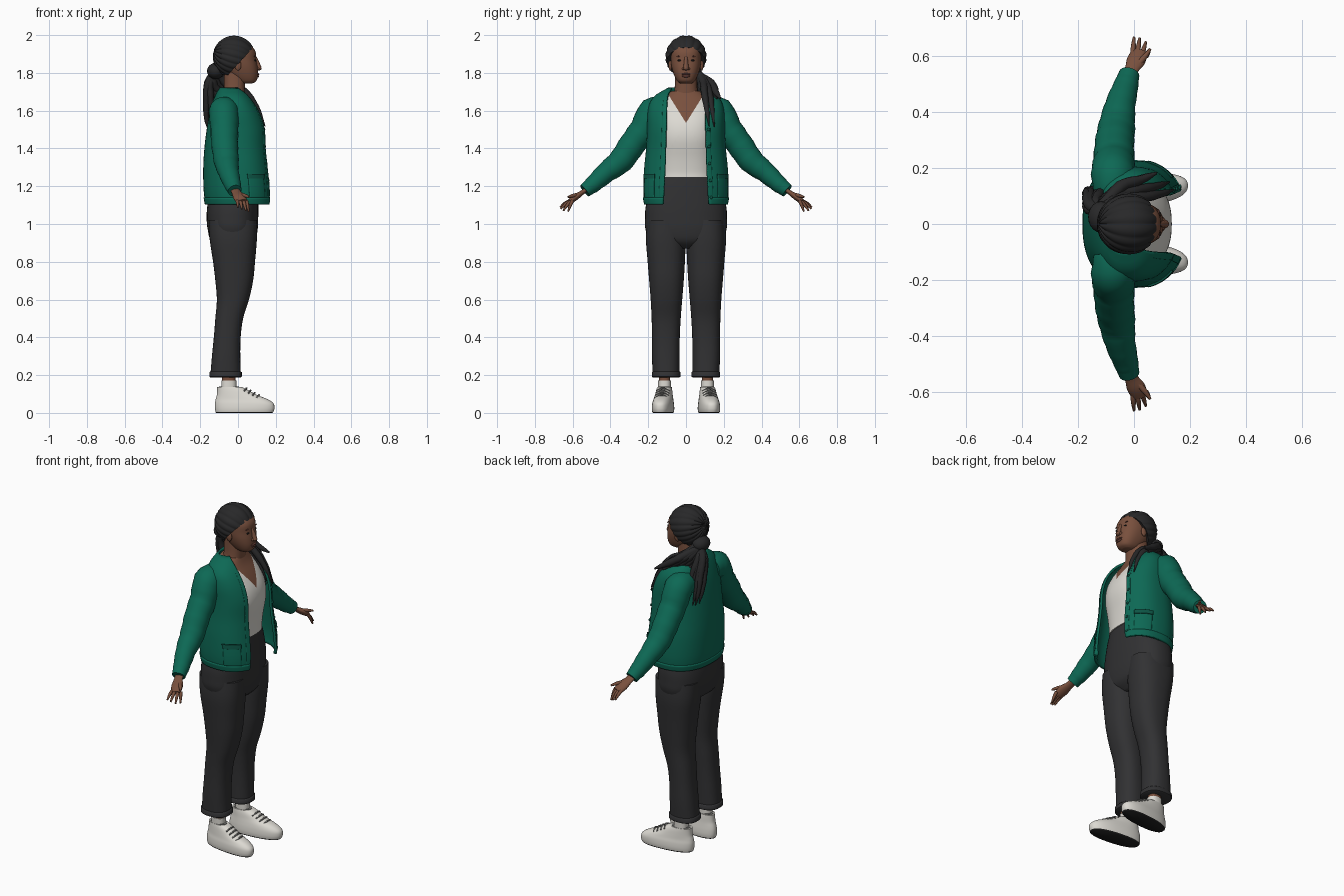
import bpy, bmesh, random
from math import sin, cos, asin, pi, radians
from mathutils import Vector

random.seed(4)
cube = bpy.data.objects.get("Cube")
if cube:
    bpy.data.objects.remove(cube, do_unlink=True)


def material(name, *rgb):
    m = bpy.data.materials.new(name)
    m.use_nodes = True
    m.diffuse_color = (*rgb, 1)
    bsdf = m.node_tree.nodes["Principled BSDF"]
    bsdf.inputs["Base Color"].default_value = (*rgb, 1)
    bsdf.inputs["Roughness"].default_value = .8
    return m


SKIN = material("brown skin", .19, .08, .047)
LIP = material("lip brown", .14, .05, .038)
HAIR = material("black hair", .021, .021, .022)
GREEN = material("green knit", .004, .14, .09)
TRIM = material("dark green trim", .004, .09, .06)
WHITE = material("off white cloth", .72, .7, .65)
BLACK = material("charcoal cloth", .031, .031, .033)
SOLE = material("black rubber", .012, .012, .012)
GREY = material("grey lace", .22, .22, .21)
SIDES = (("left", 1), ("right", -1))


def finish(angle=50):
    bpy.ops.object.shade_smooth_by_angle(angle=radians(angle))


def skin_rings(name, rings, mats, loop=True, cuts=(), rule=None):
    """Join rows of points into a surface, cut it and colour it by rule."""
    mats = mats if isinstance(mats, (list, tuple)) else [mats]
    bm = bmesh.new()
    rows = [[bm.verts.new(p) for p in ring] for ring in rings]
    n = len(rows[0])
    for a, b in zip(rows, rows[1:]):
        for i in range(n if loop else n - 1):
            j = (i + 1) % n
            bm.faces.new((a[i], a[j], b[j], b[i]))
    if loop:
        bm.faces.new(rows[0])
        bm.faces.new(rows[-1])
    bmesh.ops.recalc_face_normals(bm, faces=bm.faces[:])
    for co, no in cuts:
        geom = bm.verts[:] + bm.edges[:] + bm.faces[:]
        bmesh.ops.bisect_plane(bm, geom=geom, plane_co=co, plane_no=no)
    if rule:
        for f in bm.faces:
            f.material_index = rule(f.calc_center_median())
    me = bpy.data.meshes.new(name)
    bm.to_mesh(me)
    bm.free()
    for m in mats:
        me.materials.append(m)
    ob = bpy.data.objects.new(name, me)
    bpy.context.collection.objects.link(ob)
    bpy.ops.object.select_all(action='DESELECT')
    ob.select_set(True)
    bpy.context.view_layer.objects.active = ob
    finish()
    return ob


def spline(rows, k=4):
    out = []
    for i in range(len(rows) - 1):
        near = rows[max(i - 1, 0)], rows[i], rows[i + 1], rows[min(i + 2, len(rows) - 1)]
        for t in (j / k for j in range(k)):
            out.append(tuple(.5 * (2 * q + (r - p) * t + (2 * p - 5 * q + 4 * r - s) * t * t
                                   + (3 * q - p - 3 * r + s) * t ** 3) for p, q, r, s in zip(*near)))
    return out + [tuple(rows[-1])]


def oval(row, t, off=0):
    """Point on a rounded oval given as z, back, front, y low, y high."""
    z, xb, xf, y0, y1 = row[:5]
    c, s = cos(t), sin(t)
    c, s = (abs(v) ** .84 * (1 if v > 0 else -1) for v in (c, s))
    return Vector(((xb + xf) / 2 + ((xf - xb) / 2 + off) * c, (y0 + y1) / 2 + ((y1 - y0) / 2 + off) * s, z))


def even(rows):
    """Centred rows: z, back, front, half width."""
    return spline([(z, b, f, -h, h, *rest) for z, b, f, h, *rest in rows])


def loft(name, rows, mats, side=1, shear=0, n=40, **kw):
    rings = [[oval(r, 2 * pi * i / n) for i in range(n)] for r in rows]
    for ring in rings:
        for p in ring:
            p.y = side * (p.y + shear * p.x)
    return skin_rings(name, rings, mats, **kw)


def tube(name, path, mat, side=1, n=12, flat=1, fold=0):
    """Round limb along x, y, z, radius points."""
    path = spline(path)
    pts = [Vector(p[:3]) for p in path]
    rings = []
    for i, p in enumerate(pts):
        t = pts[min(i + 1, len(pts) - 1)] - pts[max(i - 1, 0)]
        u = t.cross(Vector((1, 0, 0))).normalized()
        v = t.cross(u).normalized()
        r = path[i][3] * (1 + fold * sin(i * 2.1))
        ring = [p + u * r * flat * cos(a) + v * r * sin(a) for a in (2 * pi * k / n for k in range(n))]
        rings.append([Vector((q.x, q.y * side, q.z)) for q in ring])
    return skin_rings(name, rings, mat)


def blob(name, at, size, mat):
    bpy.ops.mesh.primitive_uv_sphere_add(segments=20, ring_count=12, radius=1, location=at)
    ob = bpy.context.object
    ob.name, ob.scale = name, size
    ob.data.materials.append(mat)
    finish()


def at_height(rows, z):
    for a, b in zip(rows, rows[1:]):
        if z <= b[0]:
            f = max(0, (z - a[0]) / (b[0] - a[0]))
            return tuple(p + (q - p) * f for p, q in zip(a, b))
    return rows[-1]


# Trousers
hips = even([(.87, -.06, .05, .06), (.91, -.14, .09, .18), (.97, -.16, .104, .214), (1.03, -.166, .107, .217),
             (1.1, -.162, .108, .212), (1.2, -.145, .105, .185), (1.28, -.125, .098, .152)])
loft("trouser_hips", hips, BLACK)
leg = spline([(.19, -.147, .015, .034, .176), (.3, -.138, .012, .034, .18), (.4, -.128, .014, .033, .18),
              (.5, -.12, .027, .028, .182), (.6, -.112, .058, .02, .187), (.7, -.12, .08, .012, .195),
              (.8, -.132, .09, .006, .203), (.92, -.15, .1, .003, .212), (1.02, -.155, .1, .02, .205)])
cuff = [(z, -.147 - e, .015 + e, .034 - e, .176 + e) for z, e in ((.188, 0), (.192, .005), (.215, .005), (.22, 0))]
shoe = spline([(0, -.115, .183, .068, .168), (.006, -.119, .188, .064, .172), (.025, -.122, .193, .062, .174),
               (.05, -.122, .188, .064, .172), (.072, -.118, .158, .068, .167), (.095, -.112, .1, .073, .163),
               (.12, -.11, .055, .077, .159), (.138, -.11, .018, .081, .155)])
for label, s in SIDES:
    loft(label + "_trouser_leg", leg, BLACK, s)
    loft(label + "_trouser_cuff", cuff, BLACK, s)
    # Feet
    loft(label + "_shoe", shoe, [WHITE, SOLE], s, .1, rule=lambda c: int(c.z < .007))
    loft(label + "_shoe_lining", [(z, -.1, .005, .087, .149) for z in (.13, .141)], GREY, s, .1)
    loft(label + "_sock", [(z, -.088, -.008, .08, .148) for z in (.1, .172)], WHITE, s)
    loft(label + "_ankle", [(z, -.084, -.012, .084, .144) for z in (.15, .26)], SKIN, s)
    for i in range(4):
        x, y = .045 + .022 * i, .123 + .002 * i
        z = .128 - .012 * i
        tube(f"{label}_lace_{i}", [(x - .012, y - .035, z - .012, .004), (x, y, z + .003, .005),
                                   (x - .012, y + .035, z - .012, .004)], GREY, s, 6)

# Shirt with a V neckline cut into the torso
torso = even([(1.25, -.135, .108, .158), (1.28, -.13, .108, .156), (1.35, -.14, .117, .16), (1.45, -.15, .135, .165),
              (1.53, -.15, .125, .165), (1.6, -.13, .09, .16), (1.66, -.11, .05, .13), (1.705, -.09, .03, .075)])
base = Vector((0, 0, 1.535))
loft("shirt", torso, [WHITE, SKIN], n=64, cuts=[(base, (0, s * 1.6, -1)) for s in (1, -1)],
     rule=lambda c: int(c.x > -.05 and c.z > base.z + 1.6 * abs(c.y)))
loft("neck", even([(1.62, -.09, .03, .07), (1.68, -.085, .034, .068), (1.72, -.075, .036, .06),
                   (1.82, -.075, .04, .057)]), SKIN)

# Cardigan: open at the front, the last column is the half gap
card = even([(1.105, -.166, .178, .212, .12), (1.14, -.172, .18, .218, .118), (1.2, -.177, .178, .22, .115),
             (1.3, -.178, .166, .215, .11), (1.4, -.172, .156, .205, .107), (1.5, -.16, .15, .2, .104),
             (1.58, -.146, .125, .198, .102), (1.64, -.13, .09, .186, .1), (1.68, -.115, .058, .155, .095),
             (1.7, -.104, .038, .12, .088), (1.718, -.092, .015, .09, .075)])


def edge(row):
    return asin(min(1, row[5] / row[4]) ** (1 / .84))


def knit_patch(name, z0, z1, span, off, mat, thick=.006, nz=24, n=48):
    """Piece of cloth following the cardigan between two heights and two angles."""
    rings = []
    for j in range(nz + 1):
        row = at_height(card, z0 + (z1 - z0) * j / nz)
        a, b = span(edge(row))
        rings.append([oval(row, a + (b - a) * i / n, off) for i in range(n + 1)])
    mod = skin_rings(name, rings, mat, loop=False).modifiers.new("thickness", 'SOLIDIFY')
    mod.thickness, mod.offset = thick, 0


knit_patch("cardigan_body", 1.105, 1.718, lambda e: (e, 2 * pi - e), 0, GREEN, .012, 48, 72)
knit_patch("cardigan_hem", 1.1, 1.14, lambda e: (e, 2 * pi - e), .005, GREEN, .01, 4, 72)
sleeve = [(-.075, .11, 1.6, .068), (-.075, .175, 1.592, .078), (-.072, .222, 1.505, .074), (-.07, .285, 1.42, .07),
          (-.062, .345, 1.335, .066), (-.05, .42, 1.275, .055), (-.03, .49, 1.212, .045), (-.018, .532, 1.18, .036)]
fingers = [(0, .667, 1.088), (.02, .664, 1.08), (.042, .65, 1.07), (.056, .624, 1.066)]
for label, s in SIDES:
    knit_patch(label + "_placket", 1.1, 1.7, lambda e: (s * e, s * (e + .13)), .004, GREEN, n=6)
    knit_patch(label + "_pocket", 1.14, 1.26, lambda e: (s * .78, s * 1.32), .006, GREEN, n=12)
    knit_patch(label + "_pocket_band", 1.24, 1.265, lambda e: (s * .76, s * 1.34), .01, TRIM, n=12)
    tube(label + "_sleeve", sleeve, GREEN, s, 28, fold=.025)
    tube(label + "_sleeve_cuff", [(-.025, .508, 1.198, .041), (-.017, .536, 1.176, .037)], GREEN, s, 24)
    # Hands
    tube(label + "_palm", [(-.02, .515, 1.192, .024), (-.008, .552, 1.165, .025), (.008, .585, 1.142, .034),
                           (.02, .617, 1.118, .027)], SKIN, s, 16, .5)
    for i, (x, y, z) in enumerate(fingers):
        bx, by, bz = -.004 + .016 * i, .612 - .004 * i, 1.124
        tube(f"{label}_finger_{i}", [(bx, by, bz, .0095), ((x + bx) / 2, (y + by) / 2, (z + bz) / 2 + .005, .0085),
                                     (x, y, z, .0045)], SKIN, s, 8)
    tube(label + "_thumb", [(.01, .565, 1.155, .012), (.038, .597, 1.15, .01), (.058, .625, 1.143, .005)], SKIN, s, 8)
for i in range(5):
    row = at_height(card, 1.14 + .09 * i)
    blob(f"button_{i}", oval(row, edge(row) + .06, .009), (.005, .008, .008), TRIM)

# Head and face
head = even([(1.744, .02, .075, .03), (1.757, -.01, .097, .047), (1.79, -.05, .106, .064), (1.83, -.08, .104, .076),
             (1.87, -.1, .097, .081), (1.915, -.1, .092, .08), (1.95, -.08, .062, .066), (1.98, -.04, .02, .035)])
loft("head", head, SKIN, n=48)
tube("nose_bridge", [(.09, 0, 1.885, .008), (.101, 0, 1.856, .011), (.11, 0, 1.828, .014)], SKIN)
blob("nose_tip", (.109, 0, 1.824), (.016, .015, .011), SKIN)
blob("upper_lip", (.104, 0, 1.793), (.009, .024, .006), LIP)
blob("lower_lip", (.103, 0, 1.783), (.009, .021, .007), LIP)
for label, s in SIDES:
    blob(label + "_nostril", (.102, .012 * s, 1.822), (.011, .009, .008), SKIN)
    blob(label + "_eye", oval(at_height(head, 1.866), .36 * s, -.002), (.005, .013, .005), SOLE)
    blob(label + "_brow", oval(at_height(head, 1.888), .38 * s, -.002), (.004, .019, .003), LIP)
    blob(label + "_ear", (.0, .083 * s, 1.84), (.017, .01, .028), SKIN)

# Braided hair cap running from the hairline to the gathered tail
middle, face_axis, up = Vector((-.02, 0, 1.885)), Vector((.73, 0, -.68)).normalized(), Vector((.68, 0, .73)).normalized()
tail_axis = Vector((cos(radians(165)), 0, sin(radians(165))))
rings = []
for j in range(26):
    ring = []
    for i in range(144):
        a = 2 * pi * i / 144
        start = face_axis * cos(1.2) + (up * cos(a) + Vector((0, sin(a), 0))) * sin(1.2)
        d = start.slerp(tail_axis, max(0, j - 1) / 25)
        m = .86 if j == 0 else .97 + .04 * abs(sin(9 * a))
        ring.append(middle + Vector((d.x * .112, d.y * .108, d.z * .113)) * m)
    rings.append(ring)
skin_rings("braided_hair", rings, HAIR)
blob("hair_gather", (-.118, .025, 1.81), (.046, .056, .043), HAIR)

# Loose braids split over the left shoulder
back = [(-.125, .04, 1.81, .03), (-.16, .06, 1.74, .032), (-.168, .08, 1.66, .028), (-.168, .1, 1.57, .02),
        (-.155, .11, 1.49, .004)]
front = [(-.115, .05, 1.81, .03), (-.05, .1, 1.76, .032), (.035, .113, 1.7, .03), (.1, .125, 1.61, .022),
         (.143, .14, 1.51, .004)]
for k in range(18):
    f = (k % 6) * .055 if k < 9 else 1 - (k % 6) * .055
    spread = random.uniform(-.026, .026)
    path = []
    for i, (p, q) in enumerate(zip(back, front)):
        x, y, z, r = (a + (b - a) * f for a, b in zip(p, q))
        path.append((x, y + spread * min(i, 2) / 2, z + random.uniform(-.008, .008), r * .62))
    tube(f"braid_{k}", path, HAIR, n=8, fold=.06)
for k in range(5):
    y = .06 + .018 * k
    tube(f"shoulder_braid_{k}", [(-.13, .045, 1.8, .022), (-.13 + .02 * k, y, 1.745, .022),
                                 (-.1 + .03 * k, y + .025, 1.7, .018), (-.08 + .04 * k, y + .05, 1.665, .005)],
         HAIR, n=8, fold=.06)
